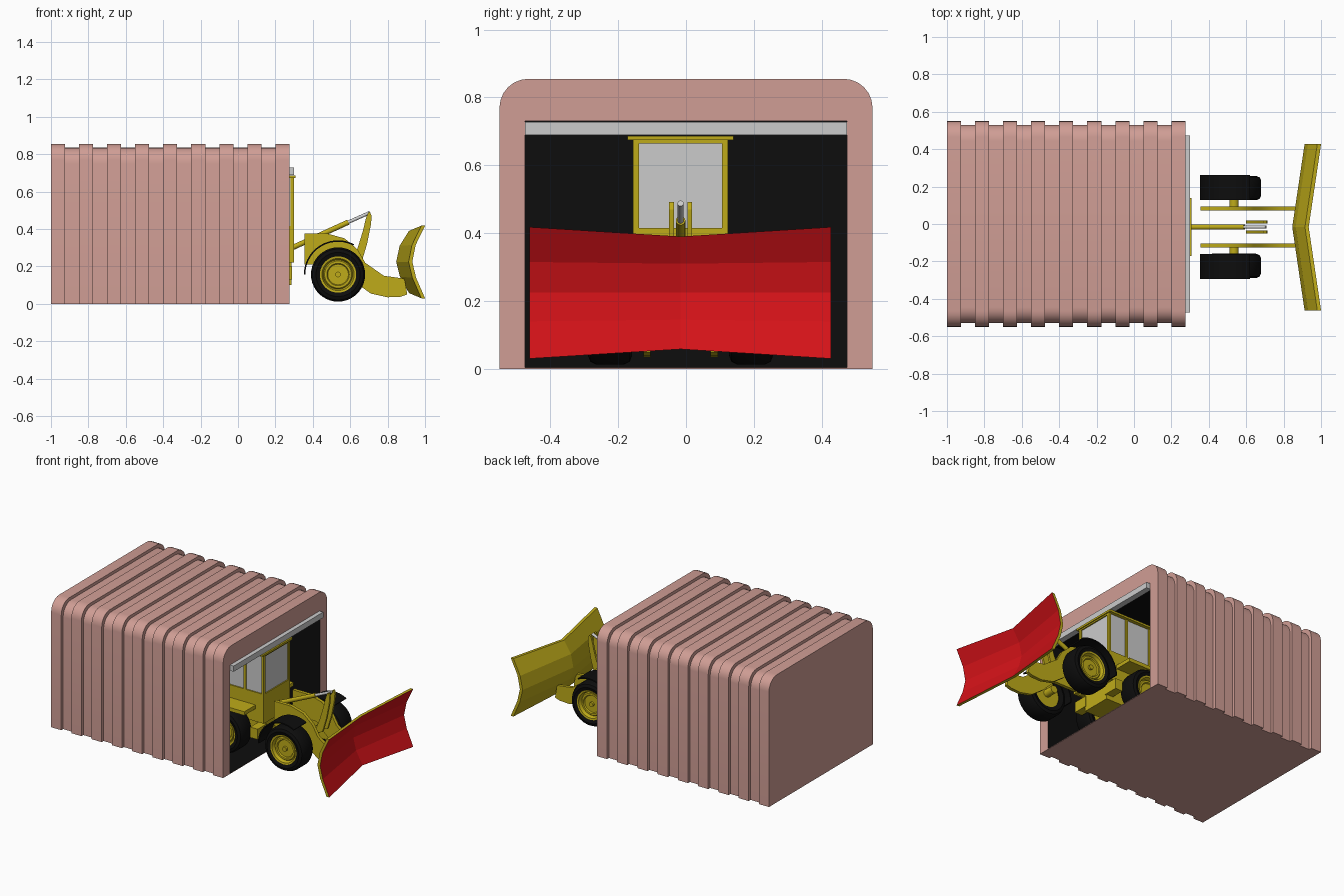
import bpy, bmesh
from math import sin, cos, pi, radians
from mathutils import Vector

if "Cube" in bpy.data.objects:
    bpy.data.objects.remove(bpy.data.objects["Cube"])


def material(name, col):
    m = bpy.data.materials.new(name)
    m.diffuse_color = (*col, 1)
    m.use_nodes = True
    m.node_tree.nodes["Principled BSDF"].inputs["Base Color"].default_value = m.diffuse_color
    return m


PINK = material("pink", (0.63, 0.34, 0.30))
YELLOW = material("yellow", (0.52, 0.41, 0.01))
BLACK = material("black", (0.004, 0.004, 0.004))
RED = material("red", (0.65, 0.006, 0.009))
CY = -0.016  # centre line of the vehicle


def finish(name, bm, *mats):
    bmesh.ops.recalc_face_normals(bm, faces=bm.faces)
    me = bpy.data.meshes.new(name)
    bm.to_mesh(me)
    bm.free()
    for m in mats:
        if m:
            me.materials.append(m)
    ob = bpy.data.objects.new(name, me)
    bpy.context.collection.objects.link(ob)
    return ob


def box(name, x, y, z, mat):
    bm = bmesh.new()
    bmesh.ops.create_cube(bm, size=1)
    for v in bm.verts:
        v.co = [(r[0] + r[1]) / 2 + c * (r[1] - r[0]) for c, r in zip(v.co, (x, y, z))]
    return finish(name, bm, mat)


def prism(name, pts, y0, y1, mat):
    """Extrude an x-z outline along y."""
    bm = bmesh.new()
    a = [bm.verts.new((x, y0, z)) for x, z in pts]
    b = [bm.verts.new((x, y1, z)) for x, z in pts]
    bm.faces.new(a)
    bm.faces.new(b)
    for i in range(len(pts)):
        j = (i + 1) % len(pts)
        bm.faces.new((a[i], a[j], b[j], b[i]))
    return finish(name, bm, mat)


def lathe(name, prof, centre, side, mat, steps=40):
    """Spin a (radius, y) profile round the wheel axis."""
    bm = bmesh.new()
    vs = [bm.verts.new((r, y * side, 0)) for r, y in prof]
    es = [bm.edges.new((vs[i], vs[(i + 1) % len(vs)])) for i in range(len(vs))]
    bmesh.ops.spin(bm, geom=vs + es, axis=(0, 1, 0), cent=(0, 0, 0),
                   angle=2 * pi, steps=steps, use_merge=True)
    bmesh.ops.remove_doubles(bm, verts=bm.verts, dist=1e-5)
    bmesh.ops.translate(bm, verts=bm.verts, vec=centre)
    return finish(name, bm, mat)


def rod(name, p, q, r, mat):
    p, q = Vector(p), Vector(q)
    bm = bmesh.new()
    bmesh.ops.create_cone(bm, cap_ends=True, segments=20, radius1=r, radius2=r, depth=(q - p).length)
    ob = finish(name, bm, mat)
    ob.location = (p + q) / 2
    ob.rotation_euler = (q - p).to_track_quat('Z', 'Y').to_euler()
    return ob


# Ribbed shelter: rounded arch rings, alternately wide and narrow
def arch(w, h, r=0.085, n=6):
    right = [(w - r + r * cos(pi / 2 * i / n), h - r + r * sin(pi / 2 * i / n)) for i in range(n + 1)]
    return [(w, 0)] + right + [(-y, z) for y, z in reversed(right)] + [(-w, 0)]


bm = bmesh.new()
rings = []
for i in range(17):
    w, h = (0.55, 0.855) if i % 2 == 0 else (0.53, 0.835)
    for x in (-1 + 0.075 * i, -1 + 0.075 * (i + 1)):
        rings.append([bm.verts.new((x, y, z)) for y, z in arch(w, h)])
for a, b in zip(rings, rings[1:]):
    for i in range(len(a)):
        j = (i + 1) % len(a)
        bm.faces.new((a[i], a[j], b[j], b[i]))
bm.faces.new(rings[0])
opening = [(-0.475, 0.004), (-0.475, 0.73), (0.475, 0.73), (0.475, 0.004)]
front = [bm.verts.new((0.275, y, z)) for y, z in opening]
back = [bm.verts.new((-0.95, y, z)) for y, z in opening]
last = rings[-1]
bm.faces.new(last + front)
bm.faces.new((last[-1], last[0], front[3], front[0]))
inner = [bm.faces.new(back)]
for i in range(4):
    j = (i + 1) % 4
    inner.append(bm.faces.new((front[i], front[j], back[j], back[i])))
for f in inner:
    f.material_index = 1
finish("shelter", bm, PINK, BLACK)

# Rolled-up door
box("door_roll", (0.26, 0.3), (-0.474, 0.474), (0.69, 0.728), None)

# Wheels, fenders and axles
TIRE = [(0.09, -0.055), (0.118, -0.065), (0.136, -0.058), (0.145, -0.04),
        (0.145, 0.04), (0.136, 0.058), (0.118, 0.065), (0.09, 0.055)]
RIM = [(0, 0.05), (0.015, 0.05), (0.015, 0.036), (0.055, 0.036), (0.06, 0.044), (0.072, 0.044),
       (0.078, 0.036), (0.086, 0.058), (0.097, 0.06), (0.097, -0.05), (0, -0.05)]
FX, RX, WZ = 0.535, 0.08, 0.157
ANG = [radians(62 + 118 * i / 14) for i in range(15)]
FENDER = [(FX + 0.183 * cos(a), WZ + 0.183 * sin(a)) for a in ANG] + \
         [(FX + 0.175 * cos(a), WZ + 0.175 * sin(a)) for a in reversed(ANG)]
for s, side in ((1, "left"), (-1, "right")):
    for x, end in ((FX, "front"), (RX, "rear")):
        c = (x, CY + s * 0.208, WZ)
        lathe(f"{end}_tire_{side}", TIRE, c, s, BLACK)
        lathe(f"{end}_rim_{side}", RIM, c, s, YELLOW)
    rod(f"front_stub_axle_{side}", (FX, CY + s * 0.09, WZ), (FX, CY + s * 0.17, WZ), 0.025, YELLOW)
    prism(f"front_fender_{side}", FENDER, CY + s * 0.145, CY + s * 0.277, BLACK)
    # Step platform over the rear wheel
    y = sorted((CY + s * 0.13, CY + s * 0.26))
    box(f"rear_platform_{side}", (-0.12, 0.24), y, (0.305, 0.33), YELLOW)
    y = sorted((CY + s * 0.09, CY + s * 0.19))
    box(f"cab_step_{side}", (0.235, 0.29), y, (0.13, 0.2), YELLOW)
rod("rear_axle", (RX, CY - 0.18, WZ), (RX, CY + 0.18, WZ), 0.03, YELLOW)

# Chassis, engine hood and cab
box("chassis", (-0.36, 0.285), (CY - 0.1, CY + 0.1), (0.1, 0.24), YELLOW)
hood = [(-0.38, 0.2), (-0.02, 0.2), (-0.02, 0.43), (-0.32, 0.41), (-0.38, 0.36)]
prism("engine_hood", hood, CY - 0.12, CY + 0.12, YELLOW)
box("cab_base", (-0.03, 0.3), (CY - 0.14, CY + 0.14), (0.22, 0.415), YELLOW)
box("cab_glass", (-0.022, 0.292), (CY - 0.132, CY + 0.132), (0.41, 0.676), None)
box("cab_roof", (-0.045, 0.307), (CY - 0.156, CY + 0.156), (0.674, 0.687), YELLOW)
for s, side in ((1, "left"), (-1, "right")):
    y = sorted((CY + s * 0.122, CY + s * 0.14))
    for n, x in (("rear", -0.03), ("middle", 0.15), ("front", 0.282)):
        box(f"cab_post_{n}_{side}", (x, x + 0.018), y, (0.41, 0.676), YELLOW)
for n, x in (("rear", (-0.03, -0.02)), ("front", (0.29, 0.3))):
    box(f"cab_top_rail_{n}", x, (CY - 0.14, CY + 0.14), (0.665, 0.676), YELLOW)

# Lift arms and tilt linkage
ARM = [(0.355, 0.375), (0.48, 0.375), (0.57, 0.35), (0.64, 0.29), (0.68, 0.22), (0.78, 0.15),
       (0.89, 0.135), (0.905, 0.05), (0.87, 0.038), (0.8, 0.035), (0.71, 0.055), (0.62, 0.12),
       (0.53, 0.21), (0.355, 0.21)]
CRANK = [(0.695, 0.488), (0.705, 0.492), (0.715, 0.47), (0.71, 0.42), (0.69, 0.32),
         (0.66, 0.22), (0.6, 0.2), (0.64, 0.3), (0.668, 0.39), (0.682, 0.45)]
for s, side in ((1, "left"), (-1, "right")):
    prism(f"lift_arm_{side}", ARM, CY + s * 0.088, CY + s * 0.11, YELLOW)
    prism(f"tilt_link_{side}", CRANK, CY + s * 0.02, CY + s * 0.034, YELLOW)
rod("tilt_cylinder", (0.29, CY, 0.3), (0.59, CY, 0.437), 0.014, YELLOW)
rod("tilt_piston", (0.57, CY, 0.428), (0.705, CY, 0.488), 0.009, None)

# V-shaped curved blade, red in front
bm = bmesh.new()
X = (0.068, 0.02, 0, 0.018, 0.068)
END, MID = (0.03, 0.14, 0.225, 0.315, 0.418), (0.058, 0.145, 0.225, 0.31, 0.39)
cols = []
for y, x0, zs in ((-0.462, 0.932, END), (CY, 0.866, MID), (0.427, 0.932, END)):
    cols.append([[bm.verts.new((x0 + dx + off, y, z)) for dx, z in zip(X, zs)] for off in (0, -0.02)])
for a, b in zip(cols, cols[1:]):
    for k in (0, 1):
        for i in range(4):
            f = bm.faces.new((a[k][i], a[k][i + 1], b[k][i + 1], b[k][i]))
            f.material_index = 1 - k
    for i in (0, 4):
        bm.faces.new((a[0][i], b[0][i], b[1][i], a[1][i]))
for c in (cols[0], cols[-1]):
    for i in range(4):
        bm.faces.new((c[0][i], c[0][i + 1], c[1][i + 1], c[1][i]))
blade = finish("plow_blade", bm, YELLOW, RED)

# Smooth the round parts, keep the blade faceted
for ob in bpy.context.scene.objects:
    ob.select_set(ob != blade)
    bpy.context.view_layer.objects.active = ob if ob != blade else bpy.context.view_layer.objects.active
bpy.ops.object.shade_smooth_by_angle(angle=radians(30))
